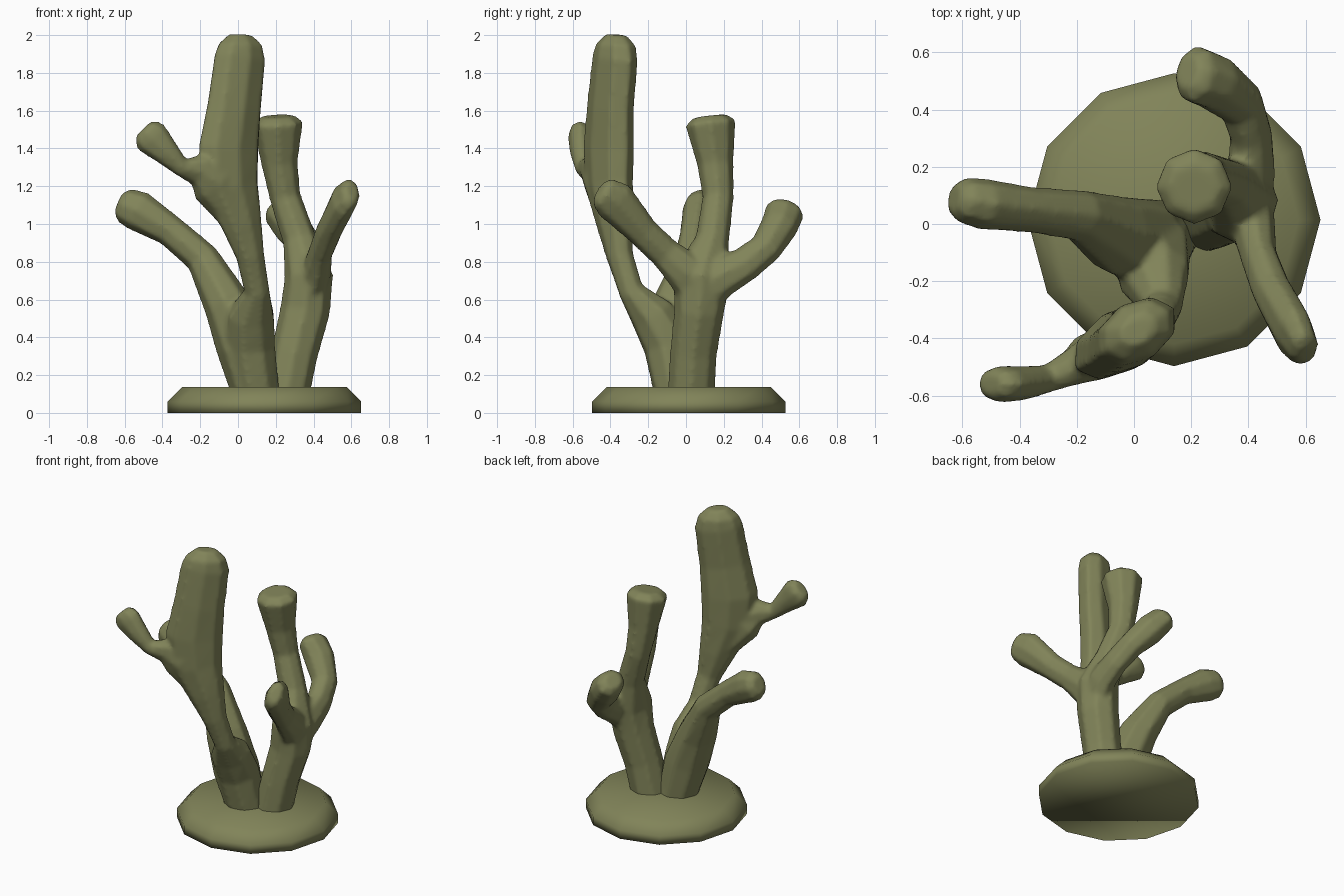
import bpy, bmesh, math
from mathutils import Vector

olive = bpy.data.materials.new("olive coral")
olive.diffuse_color = (0.22, 0.23, 0.10, 1)
SIDES = 8


def finish(name, bm):
    bmesh.ops.recalc_face_normals(bm, faces=bm.faces)
    me = bpy.data.meshes.new(name)
    bm.to_mesh(me)
    bm.free()
    me.materials.append(olive)
    for p in me.polygons:
        p.use_smooth = True
    ob = bpy.data.objects.new(name, me)
    bpy.context.collection.objects.link(ob)
    return ob


def tube(bm, nodes, major=(1, 0, 0), cap=(0.45, 0.6)):
    """Closed tube through nodes (x, y, z, radius along major[, radius across])."""
    pts = [Vector(n[:3]) for n in nodes]
    rad = [(n[3], n[4] if len(n) > 4 else n[3]) for n in nodes]
    # rounded tip ring
    d = (pts[-1] - pts[-2]).normalized()
    pts.append(pts[-1] + d * min(rad[-1]) * cap[0])
    rad.append((rad[-1][0] * cap[1], rad[-1][1] * cap[1]))
    rings = []
    for i, p in enumerate(pts):
        t = (pts[min(i + 1, len(pts) - 1)] - pts[max(i - 1, 0)]).normalized()
        u = Vector(major)
        u = (u - t * u.dot(t)).normalized()
        v = t.cross(u)
        a, b = rad[i]
        rings.append([bm.verts.new(p + u * (a + .006) * math.cos(k * math.tau / SIDES)
                                   + v * (b + .006) * math.sin(k * math.tau / SIDES))
                      for k in range(SIDES)])
    for r, s in zip(rings, rings[1:]):
        for k in range(SIDES):
            j = (k + 1) % SIDES
            bm.faces.new((r[k], r[j], s[j], s[k]))
    bm.faces.new(rings[0][::-1])
    bm.faces.new(rings[-1])


def coral(name, branches):
    bm = bmesh.new()
    for b in branches:
        tube(bm, **b)
    ob = finish(name, bm)
    # fuse the branches and soften the forks
    rm = ob.modifiers.new("fuse", 'REMESH')
    rm.mode = 'VOXEL'
    rm.voxel_size = 0.014
    rm.use_smooth_shade = True
    sm = ob.modifiers.new("soften", 'SMOOTH')
    sm.factor = 0.5
    sm.iterations = 5
    return ob


# Round base: twelve sides with sloping upper rim
bm = bmesh.new()
prev = None
for r, z in [(0.512, 0), (0.512, 0.06), (0.435, 0.137)]:
    ring = [bm.verts.new((0.14 + r * math.cos(k * math.tau / 12),
                          0.015 + r * math.sin(k * math.tau / 12), z)) for k in range(12)]
    if prev:
        for k in range(12):
            j = (k + 1) % 12
            bm.faces.new((prev[k], prev[j], ring[j], ring[k]))
    else:
        bm.faces.new(ring[::-1])
    prev = ring
bm.faces.new(prev)
finish("base", bm)

# Left coral: tall flattened branch with twig, and a low branch to the left
coral("left_coral", [
    dict(nodes=[(0.10, -0.04, 0.08, .12), (0.06, -0.09, 0.36, .135), (0.07, -0.18, 0.52, .125, .115),
                (0.10, -0.29, 0.645, .065), (0.065, -0.35, 0.83, .075, .065),
                (0.02, -0.375, 1.00, .115, .085), (-0.04, -0.405, 1.20, .165, .10),
                (-0.05, -0.41, 1.40, .18, .105), (-0.02, -0.40, 1.62, .16, .10),
                (0.01, -0.375, 1.88, .15, .10), (0.012, -0.372, 1.95, .125, .09)],
         major=(0.85, 0.53, 0), cap=(0.58, 0.5)),
    dict(nodes=[(0.10, -0.04, 0.08, .12), (0.03, -0.06, 0.36, .145), (-0.06, -0.04, 0.58, .135, .12),
                (-0.19, 0.03, 0.82, .085), (-0.36, 0.05, 0.965, .075, .08),
                (-0.53, 0.07, 1.07, .085, .105), (-0.60, 0.085, 1.10, .075, .09)],
         major=(0, 1, 0)),
    # twig, with a wedge where it leaves the branch
    dict(nodes=[(0.0, -0.39, 1.06, .11, .075), (-0.12, -0.455, 1.23, .14, .085),
                (-0.21, -0.50, 1.29, .085, .06), (-0.30, -0.54, 1.30, .045),
                (-0.38, -0.555, 1.38, .068, .055), (-0.455, -0.56, 1.455, .092, .06),
                (-0.485, -0.56, 1.485, .08, .055)],
         major=(0.6, 0, 0.8)),
])

# Right coral: upright flared branch, front branch and rear branch
coral("right_coral", [
    dict(nodes=[(0.25, 0.025, 0.08, .12), (0.30, 0.04, 0.32, .12), (0.355, 0.07, 0.54, .128),
                (0.375, 0.08, 0.72, .125, .15), (0.325, 0.14, 0.92, .085), (0.25, 0.17, 1.14, .078),
                (0.22, 0.155, 1.32, .092), (0.21, 0.13, 1.535, .13)],
         cap=(0.28, 0.65)),
    dict(nodes=[(0.375, 0.08, 0.60, .09), (0.415, 0.0, 0.75, .075, .11), (0.435, -0.11, 0.845, .06, .08),
                (0.48, -0.23, 0.96, .065, .08), (0.56, -0.38, 1.125, .065, .11),
                (0.595, -0.44, 1.165, .05, .085)]),
    dict(nodes=[(0.375, 0.08, 0.60, .09), (0.41, 0.18, 0.72, .08, .11), (0.41, 0.31, 0.785, .07, .09),
                (0.375, 0.42, 0.87, .078, .082), (0.28, 0.495, 0.99, .095),
                (0.21, 0.525, 1.07, .08, .10)],
         major=(1, 0, 0.2)),
])
